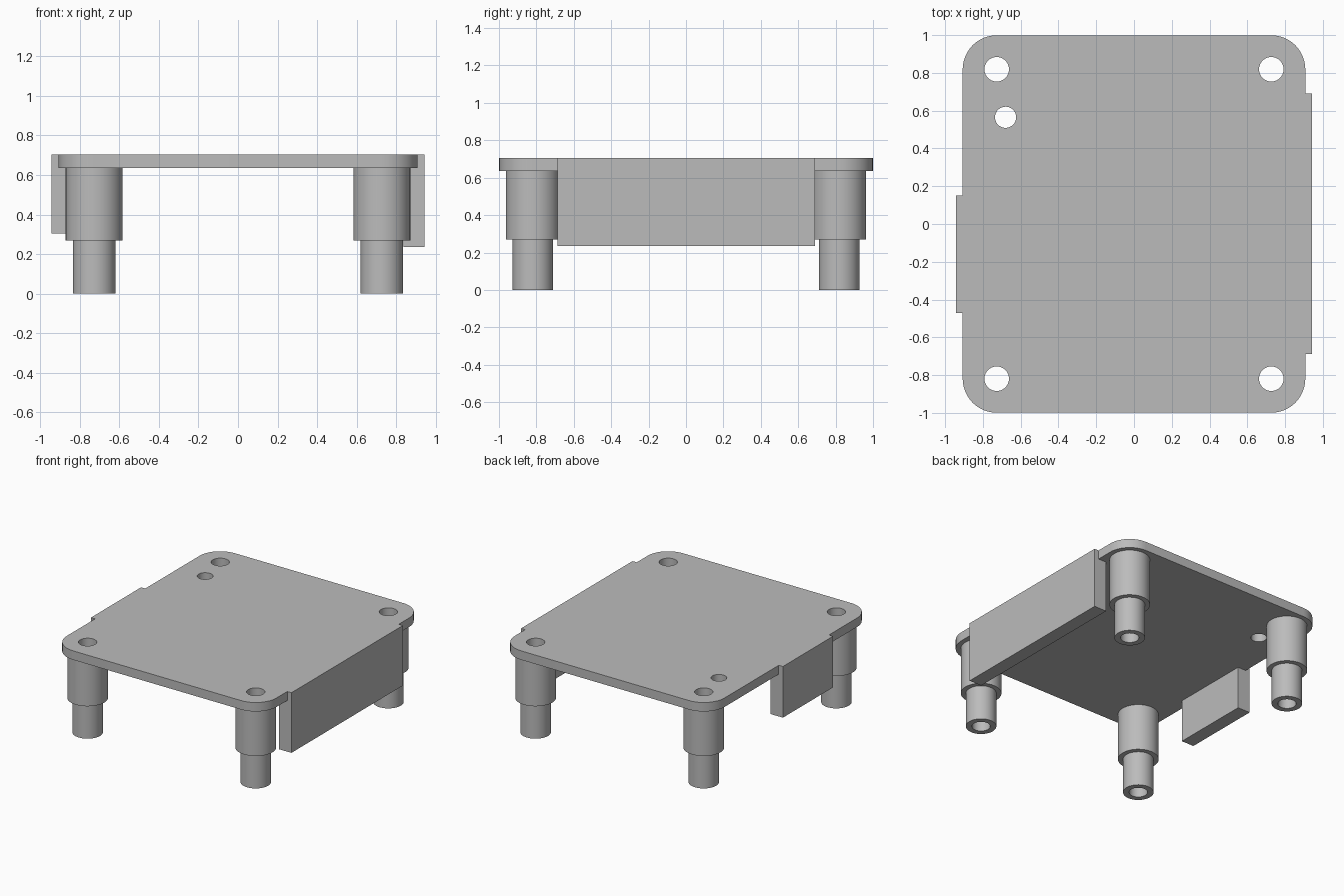
import bpy, bmesh, math

cube = bpy.data.objects.get("Cube")
if cube:
    bpy.data.objects.remove(cube, do_unlink=True)

grey = bpy.data.materials.new("plain_grey")
grey.use_nodes = True
grey.diffuse_color = (0.5, 0.5, 0.5, 1)
grey.node_tree.nodes["Principled BSDF"].inputs["Base Color"].default_value = (0.5, 0.5, 0.5, 1)

TOP, UNDER, STEP = 0.705, 0.635, 0.27     # heights of plate and leg shoulder
LEG_X, LEG_Y = 0.727, 0.819               # leg and corner centres
EDGE_X, BORE = 0.907, 0.065
SEGMENTS = 48


def finish(name, bm):
    bmesh.ops.remove_doubles(bm, verts=bm.verts[:], dist=0.0001)
    bmesh.ops.recalc_face_normals(bm, faces=bm.faces[:])
    mesh = bpy.data.meshes.new(name)
    bm.to_mesh(mesh)
    bm.free()
    mesh.materials.append(grey)
    obj = bpy.data.objects.new(name, mesh)
    bpy.context.collection.objects.link(obj)
    bpy.ops.object.select_all(action='DESELECT')
    obj.select_set(True)
    bpy.context.view_layer.objects.active = obj
    bpy.ops.object.shade_smooth_by_angle(angle=math.radians(30))
    return obj


def arc(x, y, radius, start, sweep, count):
    return [(x + radius * math.cos(start + sweep * i / count),
             y + radius * math.sin(start + sweep * i / count)) for i in range(count + 1)]


def hole(x, y, radius):
    return arc(x, y, radius, 0, math.tau, SEGMENTS)[:-1]


# Rounded plate: outline and holes filled as a flat curve, then thickened
corners = [(1, 1), (-1, 1), (-1, -1), (1, -1)]
outline = []
for i, (sx, sy) in enumerate(corners):
    outline += arc(sx * LEG_X, sy * LEG_Y, EDGE_X - LEG_X, i * math.pi / 2, math.pi / 2, 12)
loops = [outline] + [hole(sx * LEG_X, sy * LEG_Y, BORE) for sx, sy in corners]
loops.append(hole(-0.68, 0.565, 0.056))

curve = bpy.data.curves.new("plate_outline", 'CURVE')
curve.dimensions = '2D'
curve.fill_mode = 'BOTH'
curve.extrude = (TOP - UNDER) / 2
for loop in loops:
    spline = curve.splines.new('POLY')
    spline.points.add(len(loop) - 1)
    for point, (x, y) in zip(spline.points, loop):
        point.co = (x, y, 0, 1)
    spline.use_cyclic_u = True
helper = bpy.data.objects.new("plate_outline", curve)
bpy.context.collection.objects.link(helper)
filled = helper.evaluated_get(bpy.context.evaluated_depsgraph_get())
bm = bmesh.new()
bm.from_mesh(filled.to_mesh())
filled.to_mesh_clear()
bpy.data.objects.remove(helper, do_unlink=True)
bmesh.ops.translate(bm, verts=bm.verts[:], vec=(0, 0, (TOP + UNDER) / 2))
finish("plate", bm)


# Stepped hollow legs: lathe a closed wall profile around each corner
def leg(name, x, y):
    wide, narrow = 0.144, 0.108
    profile = [(BORE, 0), (narrow, 0), (narrow, STEP), (wide, STEP), (wide, UNDER), (BORE, UNDER)]
    bm = bmesh.new()
    verts = [bm.verts.new((r, 0, z)) for r, z in profile]
    edges = [bm.edges.new((verts[i - 1], verts[i])) for i in range(len(verts))]
    bmesh.ops.spin(bm, geom=verts + edges, cent=(0, 0, 0), axis=(0, 0, 1),
                   angle=math.tau, steps=SEGMENTS, use_merge=True)
    finish(name, bm).location = (x, y, 0)


for sx, side in ((1, "left"), (-1, "right")):
    for sy, end in ((-1, "front"), (1, "back")):
        leg(f"{end}_{side}_leg", sx * LEG_X, sy * LEG_Y)


# Side panels: hooked section tucked under the plate edge, extruded along y
def panel(name, side, y0, y1, bottom):
    inner, outer = 0.837, 0.943
    section = [(inner, bottom), (outer, bottom), (outer, TOP),
               (EDGE_X, TOP), (EDGE_X, UNDER), (inner, UNDER)]
    bm = bmesh.new()
    face = bm.faces.new([bm.verts.new((side * x, y0, z)) for x, z in section])
    new = bmesh.ops.extrude_face_region(bm, geom=[face])["geom"]
    bmesh.ops.translate(bm, vec=(0, y1 - y0, 0),
                        verts=[v for v in new if isinstance(v, bmesh.types.BMVert)])
    finish(name, bm)


panel("left_side_panel", 1, -0.687, 0.69, 0.235)
panel("right_side_panel", -1, -0.47, 0.15, 0.305)
